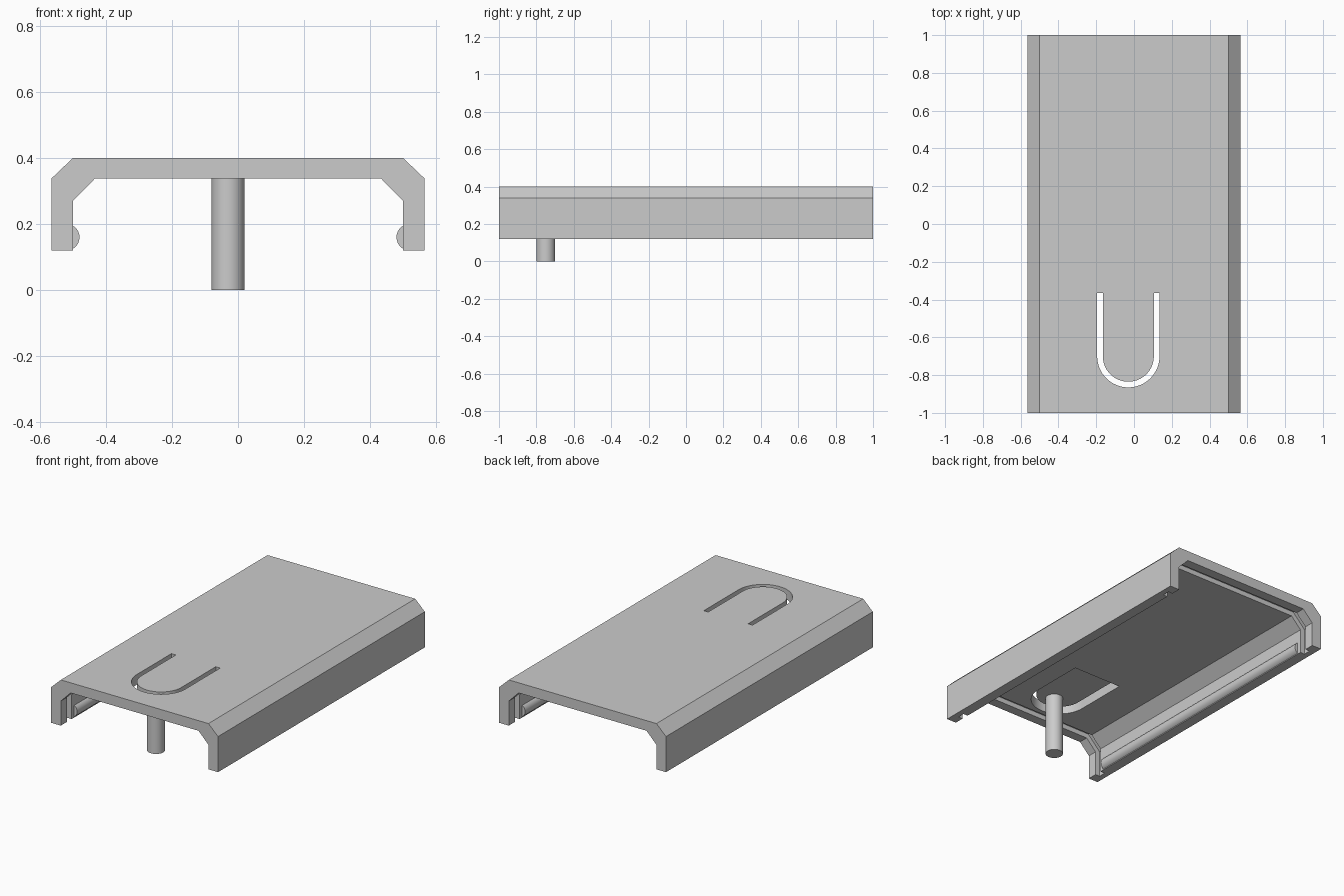
import bpy, bmesh, math
from mathutils import Vector

cube = bpy.data.objects.get("Cube")
if cube:
    bpy.data.objects.remove(cube, do_unlink=True)

grey = bpy.data.materials.new("light_grey_plastic")
grey.use_nodes = True
COLOUR = (0.6, 0.6, 0.6, 1)
grey.diffuse_color = COLOUR
for node in grey.node_tree.nodes:
    if node.type == 'BSDF_PRINCIPLED':
        node.inputs["Base Color"].default_value = COLOUR


def prism(name, outline, axis, start, end):
    """Extrude an outline: (x, z) points along y, or (x, y) points along z."""
    bm = bmesh.new()
    place = (lambda a, b: (a, start, b)) if axis == 'Y' else (lambda a, b: (a, b, start))
    face = bm.faces.new([bm.verts.new(place(a, b)) for a, b in outline])
    moved = bmesh.ops.extrude_face_region(bm, geom=[face])["geom"]
    shift = Vector((0, end - start, 0)) if axis == 'Y' else Vector((0, 0, end - start))
    bmesh.ops.translate(bm, vec=shift, verts=[v for v in moved if isinstance(v, bmesh.types.BMVert)])
    bmesh.ops.recalc_face_normals(bm, faces=bm.faces)
    mesh = bpy.data.meshes.new(name)
    bm.to_mesh(mesh)
    bm.free()
    mesh.materials.append(grey)
    ob = bpy.data.objects.new(name, mesh)
    bpy.context.collection.objects.link(ob)
    return ob


def mirrored(half):
    return half + [(-x, z) for x, z in reversed(half)]


def circle(cx, cy, r, n=48):
    return [(cx + r * math.cos(math.tau * i / n), cy + r * math.sin(math.tau * i / n)) for i in range(n)]


def u_shape(r, top):
    """Open U: down the left side, round the bottom, up the right side."""
    arc = [math.pi * (1 + i / 32) for i in range(33)]
    bend = [(TONGUE_X + r * math.cos(a), BEND_Y + r * math.sin(a)) for a in arc]
    return [(TONGUE_X - r, top)] + bend + [(TONGUE_X + r, top)]


def cut(target, cutters):
    for c in cutters:
        c.hide_render = True
        mod = target.modifiers.new("cut", 'BOOLEAN')
        mod.operation, mod.solver, mod.object = 'DIFFERENCE', 'EXACT', c
    bpy.context.view_layer.update()
    graph = bpy.context.evaluated_depsgraph_get()
    mesh = bpy.data.meshes.new_from_object(target.evaluated_get(graph))
    target.modifiers.clear()
    target.data = mesh
    for c in cutters:
        bpy.data.objects.remove(c, do_unlink=True)


TONGUE_X, BEND_Y, TONGUE_END = -0.03, -0.70, -0.365
BOTTOM, TOP, INNER_TOP = 0.12, 0.40, 0.338
DEPTH = 0.03

# Channel-shaped cover with chamfered shoulders
outer = [(-0.565, BOTTOM), (-0.565, INNER_TOP), (-0.5, TOP)]
inner = [(-0.5, BOTTOM), (-0.5, 0.27), (-0.433, INNER_TOP)]
cover = prism("cover", mirrored(outer) + list(reversed(mirrored(inner))), 'Y', -1, 1)

# Grooves running round the inside near both ends
k = DEPTH * 0.41
groove = mirrored([(-0.5 - DEPTH, 0.05), (-0.5 - DEPTH, 0.27 + k), (-0.433 - k, INNER_TOP + DEPTH)])
cutters = [prism("groove_cutter", groove, 'Y', s * 0.94, s * 0.895) for s in (-1, 1)]

# U-shaped slot freeing a thinner spring tongue
slot = u_shape(0.165, TONGUE_END) + list(reversed(u_shape(0.135, TONGUE_END)))
cutters.append(prism("slot_cutter", slot, 'Z', 0.3, 0.45))
cutters.append(prism("tongue_cutter", u_shape(0.15, TONGUE_END), 'Z', 0.28, 0.368))
cut(cover, cutters)

# Push pin below the tongue
pin = prism("push_pin", circle(TONGUE_X, -0.75, 0.05), 'Z', 0, 0.38)

# Snap beads along the inner walls
beads = [prism(name, circle(s * 0.52, 0.16, 0.04), 'Y', -0.87, 0.87)
         for name, s in (("left_snap_bead", 1), ("right_snap_bead", -1))]

# Smooth the round surfaces, keep edges crisp
bpy.ops.object.select_all(action='DESELECT')
for ob in [cover, pin] + beads:
    ob.select_set(True)
bpy.context.view_layer.objects.active = cover
bpy.ops.object.shade_smooth_by_angle(angle=math.radians(30))
